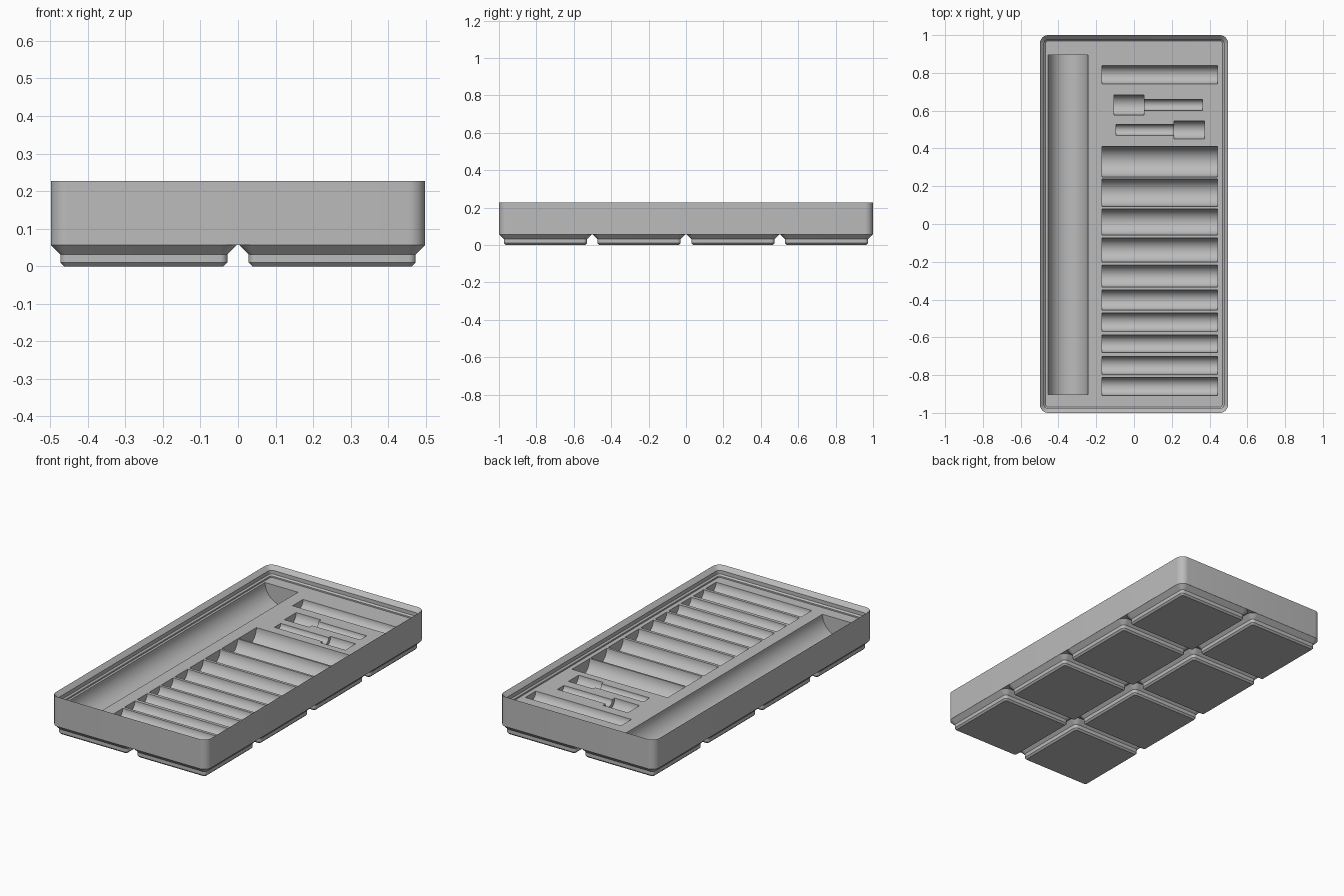
import bpy, bmesh, math
from mathutils import Matrix

if "Cube" in bpy.data.objects:
    bpy.data.objects.remove(bpy.data.objects["Cube"])

W, L = 0.4985, 1.0          # outer half sizes
R = 0.0448                  # outer corner radius
BASE, FLOOR, TOP = 0.0567, 0.1672, 0.2275

grey = bpy.data.materials.new("plain grey")
grey.diffuse_color = (0.5, 0.5, 0.5, 1)
grey.use_nodes = True
grey.node_tree.nodes["Principled BSDF"].inputs["Base Color"].default_value = grey.diffuse_color


def ring(bm, cx, cy, hx, hy, inset, z, seg=8):
    """Rounded rectangle of vertices, inset from the outer outline."""
    r = R - inset
    verts = []
    for q, (sx, sy) in enumerate(((1, 1), (-1, 1), (-1, -1), (1, -1))):
        for i in range(seg + 1):
            a = math.pi / 2 * (q + i / seg)
            verts.append(bm.verts.new((cx + sx * (hx - R) + r * math.cos(a),
                                       cy + sy * (hy - R) + r * math.sin(a), z)))
    return verts


def loft(name, cx, cy, hx, hy, profile):
    """Closed solid through (inset, z) rings, capped at both ends."""
    bm = bmesh.new()
    rings = [ring(bm, cx, cy, hx, hy, i, z) for i, z in profile]
    for a, b in zip(rings, rings[1:]):
        n = len(a)
        for k in range(n):
            bm.faces.new((a[k], a[(k + 1) % n], b[(k + 1) % n], b[k]))
    bm.faces.new(rings[0][::-1])
    bm.faces.new(rings[-1])
    bmesh.ops.recalc_face_normals(bm, faces=bm.faces)
    return make(name, bm)


def make(name, bm):
    me = bpy.data.meshes.new(name)
    bm.to_mesh(me)
    bm.free()
    me.materials.append(grey)
    ob = bpy.data.objects.new(name, me)
    bpy.context.collection.objects.link(ob)
    return ob


def groove(x0, x1, y0, y1, along_y=False):
    """Cylinder cutter lying at floor level, filling the given rectangle."""
    rad, length = ((x1 - x0) / 2, y1 - y0) if along_y else ((y1 - y0) / 2, x1 - x0)
    bm = bmesh.new()
    bmesh.ops.create_cone(bm, cap_ends=True, segments=48, radius1=rad,
                          radius2=rad, depth=length)
    rot = Matrix.Rotation(math.pi / 2, 4, 'X' if along_y else 'Y')
    place = Matrix.Translation(((x0 + x1) / 2, (y0 + y1) / 2, FLOOR))
    bmesh.ops.transform(bm, matrix=place @ rot, verts=bm.verts)
    return make("groove_cutter", bm)


def combine(target, other, op):
    mod = target.modifiers.new(op, 'BOOLEAN')
    mod.operation, mod.solver, mod.object = op, 'EXACT', other
    bpy.context.view_layer.objects.active = target
    bpy.ops.object.modifier_apply(modifier=mod.name)
    bpy.data.objects.remove(other)


# Tray body with stacking lip and recessed floor
tray = loft("tray", 0, 0, W, L, [
    (0, BASE), (0, TOP), (0.0227, 0.2048), (0.0227, 0.1835),
    (0.031, 0.1752), (0.031, FLOOR)])

# Eight stepped feet, 2 x 4
for cx in (-0.2507, 0.2507):
    for cy in (-0.7522, -0.2507, 0.2507, 0.7522):
        foot = loft("foot", cx, cy, 0.2478, 0.2478, [
            (0.0352, 0), (0.0257, 0.0096), (0.0257, 0.031),
            (0.0003, 0.0564), (0.0003, 0.0594)])
        combine(tray, foot, 'UNION')

# Long handle groove
combine(tray, groove(-0.454, -0.243, -0.902, 0.896, True), 'DIFFERENCE')

# Row of socket grooves: (centre y, width)
for cy, w in ((0.79, 0.096), (0.33, 0.162), (0.166, 0.146), (0.011, 0.138),
              (-0.138, 0.127), (-0.276, 0.116), (-0.403, 0.106), (-0.52, 0.097),
              (-0.634, 0.092), (-0.748, 0.095), (-0.86, 0.096)):
    combine(tray, groove(-0.17, 0.443, cy - w / 2, cy + w / 2), 'DIFFERENCE')

# Two stepped adapter grooves: head and shaft (shaft overlaps into head)
for x0, x1, cy, w in ((-0.106, 0.053, 0.63, 0.108), (0.03, 0.362, 0.63, 0.06),
                      (0.212, 0.372, 0.498, 0.094), (-0.095, 0.23, 0.498, 0.058)):
    combine(tray, groove(x0, x1, cy - w / 2, cy + w / 2), 'DIFFERENCE')

# Smooth curved walls, keep edges sharp
bpy.ops.object.select_all(action='DESELECT')
tray.select_set(True)
bpy.context.view_layer.objects.active = tray
bpy.ops.object.shade_smooth_by_angle(angle=math.radians(30))
